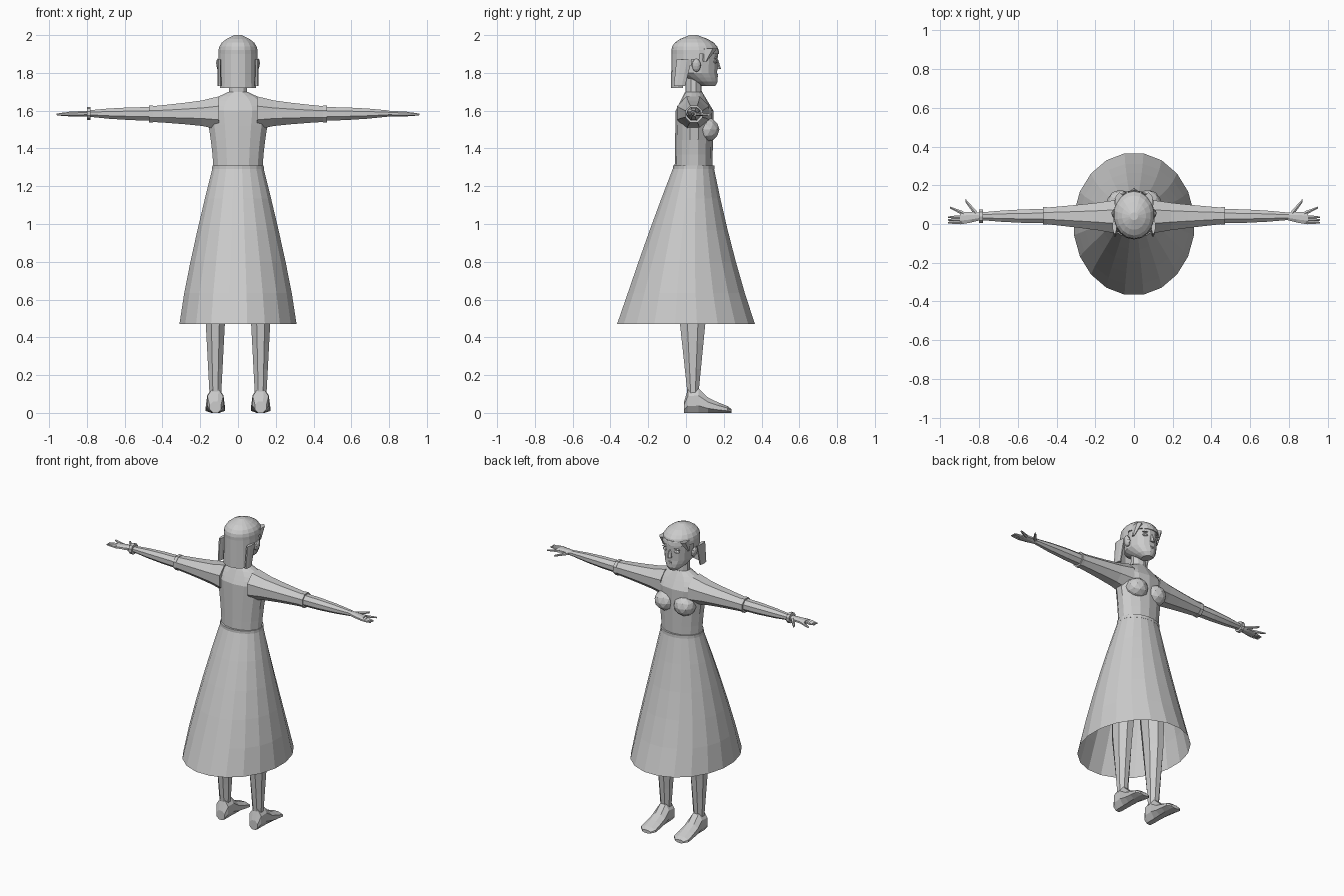
import bpy
import bmesh
from math import cos, sin, pi
from mathutils import Matrix, Vector

default_cube = bpy.data.objects.get("Cube")
if default_cube:
    bpy.data.objects.remove(default_cube, do_unlink=True)

GREY = (0.6, 0.6, 0.6, 1)
material = bpy.data.materials.new("plain grey")
material.use_nodes = True
material.diffuse_color = GREY
material.node_tree.nodes["Principled BSDF"].inputs["Base Color"].default_value = GREY


def finish(bm, name):
    bmesh.ops.recalc_face_normals(bm, faces=bm.faces)
    mesh = bpy.data.meshes.new(name)
    bm.to_mesh(mesh)
    bm.free()
    mesh.materials.append(material)
    bpy.context.collection.objects.link(bpy.data.objects.new(name, mesh))


def loft(name, axis, start, end, first, last, curve=(1, 1), lean=1, steps=1,
         sides=8, mirror=1, caps=True, drop=None):
    """Skin rounded sections from start to end; half sizes go from first to last.

    The exponents in curve shape the two half sizes, lean shapes the path."""
    bm = bmesh.new()
    along = "xyz".index(axis)
    across = [i for i in range(3) if i != along]
    angles = [2 * pi * (i + .5) / sides for i in range(sides)]
    reach = [max(turn(angle) for angle in angles) for turn in (cos, sin)]
    start, end = Vector(start), Vector(end)
    rings = []
    for step in range(steps + 1):
        t = step / steps
        centre = start.lerp(end, t ** lean)
        centre[along] = start[along] + (end[along] - start[along]) * t
        size = [a + (b - a) * t ** power for a, b, power in zip(first, last, curve)]
        ring = []
        for angle in angles:
            point = centre.copy()
            for i, turn in enumerate((cos, sin)):
                point[across[i]] += size[i] * turn(angle) / reach[i]
            point.x *= mirror
            ring.append(bm.verts.new(point))
        rings.append(ring)
    for low, high in zip(rings, rings[1:]):
        for i in range(sides):
            bm.faces.new((low[i - 1], low[i], high[i], high[i - 1]))
    if caps:
        bm.faces.new(rings[0])
        bm.faces.new(rings[-1])
    if drop:
        opening = [face for face in bm.faces if drop(face.calc_center_median())]
        bmesh.ops.delete(bm, geom=opening, context="FACES")
    finish(bm, name)


def blob(name, location, size, tilt=0):
    bm = bmesh.new()
    bmesh.ops.create_icosphere(bm, subdivisions=2, radius=1)
    shape = Matrix.Translation(location) @ Matrix.Rotation(tilt, 4, "Y") @ Matrix.Diagonal((*size, 1))
    bmesh.ops.transform(bm, matrix=shape, verts=bm.verts)
    finish(bm, name)


# Skirt and belt
loft("skirt", "z", (0, 0, .47), (0, .04, 1.3), (.31, .365), (.134, .107),
     curve=(1.2, .95), lean=2, steps=5, sides=20, caps=False)
loft("belt", "z", (0, .04, 1.29), (0, .04, 1.31), (.137, .11), (.136, .11), sides=20)

# Bodice, shoulders and neck
loft("bodice", "z", (0, .04, 1.29), (0, .045, 1.6), (.13, .1), (.17, .1),
     curve=(1.5, 1), steps=4, sides=14)
loft("shoulders", "z", (0, .045, 1.6), (0, .04, 1.7), (.17, .1), (.05, .045),
     curve=(2, 1), steps=4, sides=14)
loft("neck", "z", (0, .04, 1.66), (0, .04, 1.8), (.05, .045), (.045, .04), sides=10)

# Head, nose and mouth
loft("jaw", "z", (0, .12, 1.73), (0, .06, 1.8), (.03, .035), (.085, .105),
     curve=(.7, .7), steps=3, sides=16)
loft("face", "z", (0, .06, 1.8), (0, .06, 1.93), (.085, .105), (.095, .11), steps=3, sides=16)
loft("nose", "z", (0, .165, 1.82), (0, .16, 1.87), (.014, .021), (.006, .01), sides=6)
for name, height in (("lower_lip", 1.78), ("upper_lip", 1.79)):
    blob(name, (0, .162, height), (.02, .008, .005))


# Hair: a rounded crown above side and back hair that is open at the face
def face_opening(point):
    return point.y > 10 * max(point.z - 1.8, 0) ** 2


loft("back_hair", "z", (0, .05, 1.72), (0, .05, 1.9), (.108, .13), (.104, .126),
     steps=6, sides=18, caps=False, drop=face_opening)
loft("crown_hair", "z", (0, .05, 1.9), (0, .04, 2), (.104, .126), (.02, .02),
     curve=(3, 3), steps=5, sides=18)

for mirror, label in ((1, "left_"), (-1, "right_")):
    # Eye, brow, ear and loose hair
    blob(label + "eye", (mirror * .04, .153, 1.86), (.02, .012, .01))
    blob(label + "brow", (mirror * .04, .156, 1.88), (.025, .01, .004), mirror * .15)
    blob(label + "ear", (mirror * .1, .055, 1.84), (.015, .024, .036), mirror * .2)
    loft(label + "hair_lock", "z", (.098, -.035, 1.73), (.1, -.01, 1.87),
         (.01, .03), (.01, .04), mirror=mirror)
    loft(label + "fringe", "z", (.09, .1, 1.86), (.075, .12, 1.93),
         (.005, .01), (.02, .045), sides=6, mirror=mirror)

    # Bust
    blob(label + "bust", (mirror * .07, .11, 1.5), (.07, .067, .065))

    # Sleeve, cuff and forearm
    loft(label + "sleeve", "x", (.1, .038, 1.588), (.46, .042, 1.582), (.085, .088), (.042, .041),
         curve=(.8, .6), steps=4, mirror=mirror)
    loft(label + "cuff", "x", (.45, .042, 1.582), (.47, .042, 1.582), (.045, .045), (.045, .045),
         mirror=mirror)
    loft(label + "forearm", "x", (.45, .041, 1.583), (.8, .04, 1.585), (.037, .036), (.019, .016),
         curve=(2, 2), steps=3, mirror=mirror)

    # Hand with three fingers together, and a spread index finger and thumb
    loft(label + "palm", "x", (.79, .04, 1.585), (.9, .03, 1.582), (.019, .015), (.032, .012),
         curve=(.5, 1), steps=2, mirror=mirror)
    for finger in range(3):
        y = .008 + .014 * finger
        loft(f"{label}finger_{finger}", "x", (.89, y, 1.582), (.96, y - .001, 1.58),
             (.009, .011), (.004, .004), curve=(2, 2), steps=2, sides=6, mirror=mirror)
    loft(label + "index_finger", "x", (.88, .054, 1.582), (.95, .085, 1.58),
         (.011, .011), (.005, .005), sides=6, mirror=mirror)
    loft(label + "thumb", "x", (.81, .045, 1.584), (.87, .12, 1.578),
         (.018, .012), (.009, .006), sides=6, mirror=mirror)

    # Leg
    loft(label + "shin", "z", (.12, .037, .1), (.12, .035, .5), (.031, .029), (.052, .07),
         steps=3, mirror=mirror)
    loft(label + "thigh", "z", (.12, .035, .5), (.095, .04, 1), (.052, .07), (.075, .1), mirror=mirror)

    # Shoe
    loft(label + "heel", "y", (.12, -.01, .03), (.12, .01, .063), (.03, .03), (.042, .063), mirror=mirror)
    loft(label + "ankle", "y", (.12, .01, .063), (.12, .065, .065), (.042, .063), (.043, .065), mirror=mirror)
    loft(label + "instep", "y", (.12, .065, .065), (.12, .22, .018), (.043, .065), (.052, .018),
         curve=(.6, .6), lean=.6, steps=3, mirror=mirror)
    loft(label + "toe", "y", (.12, .22, .018), (.12, .24, .01), (.052, .018), (.03, .01), mirror=mirror)

# Bracelet on one wrist
loft("bracelet", "x", (.78, .04, 1.585), (.8, .04, 1.585), (.034, .034), (.034, .034), sides=10, mirror=-1)
